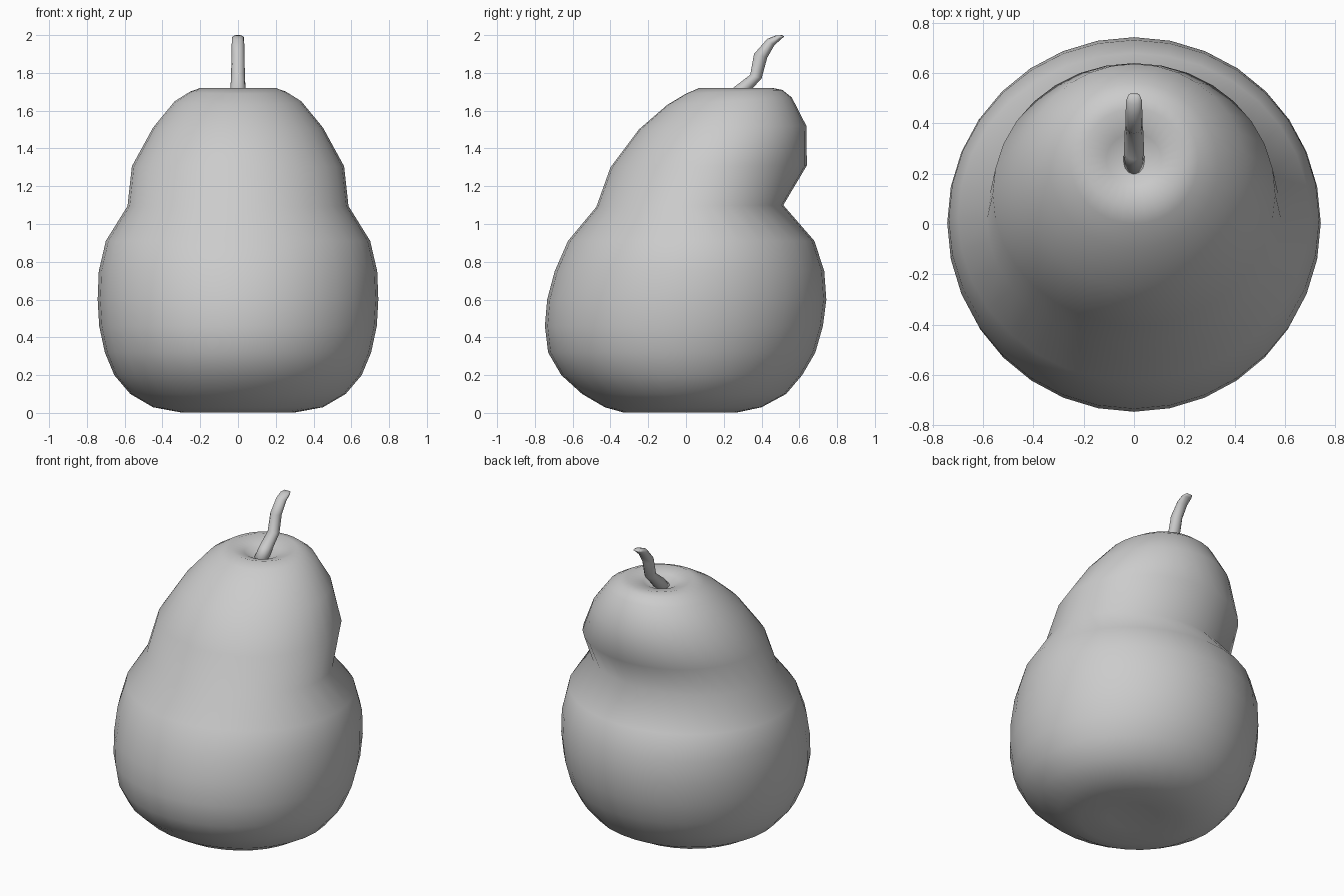
import bpy, bmesh, math
from mathutils import Vector


def loft(name, rings, sides, start=None, end=None):
    """Skin elliptical rings (front_y, front_z, back_y, back_z, half_width)."""
    bm = bmesh.new()
    loops = []
    for fy, fz, by, bz, hx in rings:
        front, back = Vector((0, fy, fz)), Vector((0, by, bz))
        mid, half = (front + back) / 2, (back - front) / 2
        loop = []
        for i in range(sides):
            a = 2 * math.pi * i / sides
            loop.append(bm.verts.new(mid + half * math.cos(a) + Vector((hx * math.sin(a), 0, 0))))
        loops.append(loop)
    for lo, hi in zip(loops, loops[1:]):
        for i in range(sides):
            j = (i + 1) % sides
            bm.faces.new((lo[i], lo[j], hi[j], hi[i]))
    for loop, tip in ((loops[0], start), (loops[-1], end)):
        if tip is None:
            bm.faces.new(loop)
        else:
            c = bm.verts.new((0, tip[0], tip[1]))
            for i in range(sides):
                bm.faces.new((loop[i], loop[(i + 1) % sides], c))
    bmesh.ops.recalc_face_normals(bm, faces=bm.faces)
    for f in bm.faces:
        f.smooth = True
    mesh = bpy.data.meshes.new(name)
    bm.to_mesh(mesh)
    bm.free()
    obj = bpy.data.objects.new(name, mesh)
    bpy.context.collection.objects.link(obj)
    return obj


# Pear body: round belly, pinched waist, leaning upper lobe, dimpled top
body = [
    (-0.16, 0.012, 0.14, 0.012, 0.15),
    (-0.33, 0.002, 0.27, 0.002, 0.30),
    (-0.43, 0.03, 0.40, 0.03, 0.45),
    (-0.55, 0.10, 0.53, 0.10, 0.57),
    (-0.66, 0.20, 0.615, 0.20, 0.655),
    (-0.73, 0.32, 0.685, 0.32, 0.705),
    (-0.747, 0.46, 0.725, 0.46, 0.735),
    (-0.735, 0.60, 0.743, 0.60, 0.743),
    (-0.695, 0.75, 0.732, 0.75, 0.737),
    (-0.625, 0.91, 0.68, 0.91, 0.70),
    (-0.475, 1.09, 0.515, 1.10, 0.585),
    (-0.40, 1.30, 0.64, 1.31, 0.562),
    (-0.25, 1.50, 0.637, 1.52, 0.45),
    (-0.10, 1.63, 0.56, 1.67, 0.335),
    (0.00, 1.69, 0.51, 1.71, 0.255),
    (0.07, 1.72, 0.46, 1.72, 0.20),
    (0.15, 1.695, 0.36, 1.695, 0.11),
]
loft("pear_body", body, 32, start=(-0.01, 0.02), end=(0.25, 1.64))

# Stem: curved, flattening to a thin tip
stem = [
    (0.19, 1.66, 0.27, 1.62, 0.042),
    (0.255, 1.725, 0.335, 1.70, 0.040),
    (0.34, 1.79, 0.40, 1.77, 0.037),
    (0.36, 1.90, 0.43, 1.88, 0.034),
    (0.43, 1.98, 0.467, 1.945, 0.033),
    (0.475, 1.998, 0.505, 1.98, 0.032),
    (0.51, 2.0, 0.52, 1.992, 0.022),
]
loft("stem", stem, 12)
